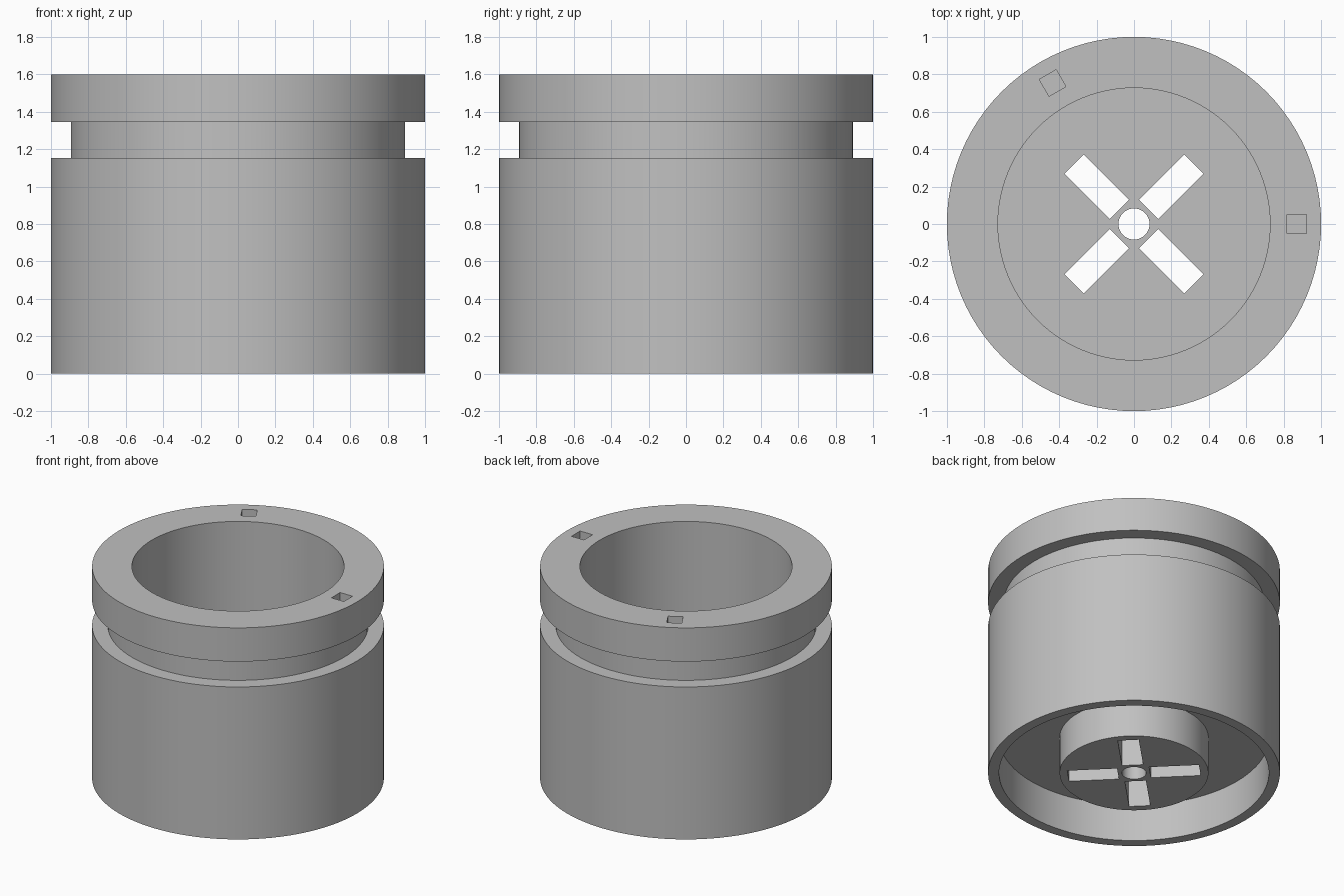
import bpy
import bmesh
import math
from mathutils import Matrix, Vector

cube = bpy.data.objects.get("Cube")
if cube:
    bpy.data.objects.remove(cube, do_unlink=True)

SEGMENTS = 96
FLOOR = 0.4
TOP = 1.6

grey = bpy.data.materials.new("plain grey")
grey.use_nodes = True
colour = (0.53, 0.53, 0.53, 1)
grey.diffuse_color = colour
grey.node_tree.nodes["Principled BSDF"].inputs["Base Color"].default_value = colour


def make_object(name, bm):
    bmesh.ops.recalc_face_normals(bm, faces=bm.faces)
    mesh = bpy.data.meshes.new(name)
    bm.to_mesh(mesh)
    bm.free()
    mesh.materials.append(grey)
    obj = bpy.data.objects.new(name, mesh)
    bpy.context.collection.objects.link(obj)
    return obj


def revolve(name, profile):
    """Spin a closed (radius, height) outline around the z axis."""
    bm = bmesh.new()
    verts = [bm.verts.new((r, 0, z)) for r, z in profile]
    edges = [bm.edges.new((v, verts[i - 1])) for i, v in enumerate(verts)]
    bmesh.ops.spin(bm, geom=verts + edges, cent=(0, 0, 0), axis=(0, 0, 1),
                   angle=math.tau, steps=SEGMENTS, use_merge=True)
    bmesh.ops.remove_doubles(bm, verts=bm.verts, dist=1e-5)
    return make_object(name, bm)


def add_radial_box(bm, angle, r0, r1, width, z0, z1):
    """Box reaching from r0 to r1 along the given direction."""
    place = (Matrix.Rotation(math.radians(angle), 4, "Z")
             @ Matrix.Translation(Vector(((r0 + r1) / 2, 0, (z0 + z1) / 2)))
             @ Matrix.Diagonal((r1 - r0, width, z1 - z0, 1)))
    bmesh.ops.create_cube(bm, size=1, matrix=place)


# Cup body: hub, underside recess, outer wall, groove, rim, cavity
body = revolve("cup_body", [
    (0.083, 0), (0.51, 0), (0.51, 0.28), (0.925, 0.28), (0.925, 0),
    (1, 0), (1, 1.153), (0.893, 1.153), (0.893, 1.345), (1, 1.345),
    (1, TOP), (0.727, TOP), (0.727, FLOOR), (0.083, FLOOR),
])

# Cutters: four drain slots through the hub, two square pockets in the rim
bm = bmesh.new()
for angle in (45, 135, 225, 315):
    add_radial_box(bm, angle, 0.11, 0.453, 0.145, -0.1, FLOOR + 0.1)
for angle in (0, 120):
    add_radial_box(bm, angle, 0.818, 0.922, 0.104, TOP - 0.1, TOP + 0.1)
cutter = make_object("slot_cutter", bm)
cutter.hide_render = True

bpy.ops.object.select_all(action="DESELECT")
body.select_set(True)
bpy.context.view_layer.objects.active = body
cut = body.modifiers.new("slots", "BOOLEAN")
cut.operation = "DIFFERENCE"
cut.solver = "EXACT"
cut.object = cutter
bpy.ops.object.modifier_apply(modifier=cut.name)
bpy.data.objects.remove(cutter, do_unlink=True)

bpy.ops.object.shade_smooth_by_angle(angle=math.radians(30))
